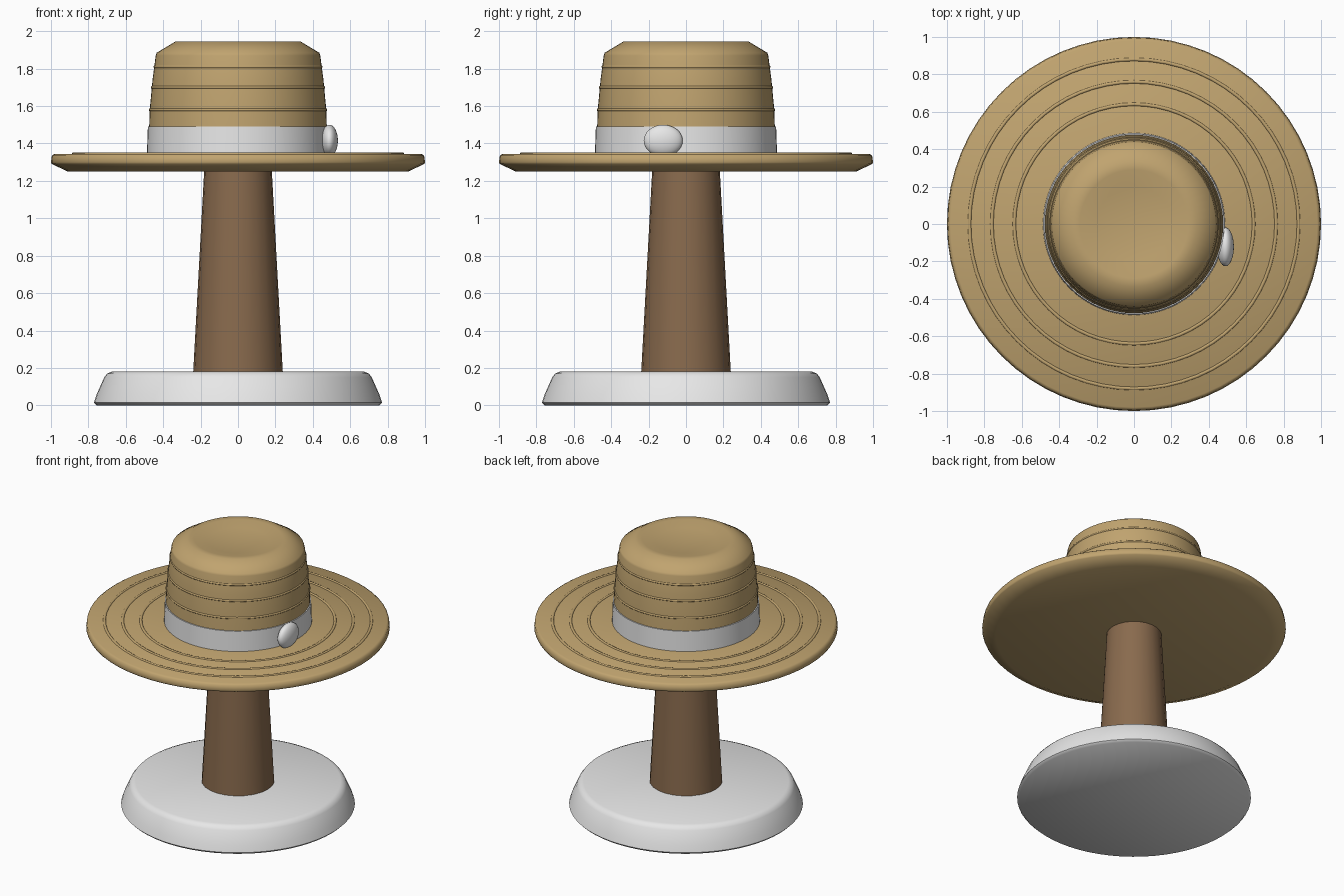
import bpy, math

cube = bpy.data.objects.get("Cube")
if cube:
    bpy.data.objects.remove(cube, do_unlink=True)


def material(name, rgb):
    m = bpy.data.materials.new(name)
    m.use_nodes = True
    m.diffuse_color = (*rgb, 1)
    m.node_tree.nodes["Principled BSDF"].inputs["Base Color"].default_value = (*rgb, 1)
    return m


straw = material("straw", (0.53, 0.37, 0.16))
white = material("white", (0.8, 0.8, 0.8))
wood = material("brown wood", (0.25, 0.145, 0.075))


def finish(obj, name, mat, angle=60):
    obj.name = name
    obj.data.materials.append(mat)
    bpy.ops.object.select_all(action="DESELECT")
    obj.select_set(True)
    bpy.context.view_layer.objects.active = obj
    bpy.ops.object.shade_smooth_by_angle(angle=math.radians(angle))


def lathe(name, profile, mat, sides=64, angle=60):
    """Spin (radius, z) points, bottom to top, about z; radius 0 makes a pole."""
    verts, faces, rings = [], [], []
    for r, z in profile:
        n = sides if r > 0 else 1
        rings.append([len(verts) + i for i in range(n)])
        for i in range(n):
            a = math.tau * i / sides
            verts.append((r * math.cos(a), r * math.sin(a), z))
    for low, high in zip(rings, rings[1:]):
        for i in range(sides):
            j = (i + 1) % sides
            corners = [low[i % len(low)], low[j % len(low)],
                       high[j % len(high)], high[i % len(high)]]
            faces.append(list(dict.fromkeys(corners)))
    mesh = bpy.data.meshes.new(name)
    mesh.from_pydata(verts, [], faces)
    obj = bpy.data.objects.new(name, mesh)
    bpy.context.collection.objects.link(obj)
    finish(obj, name, mat, angle)


def ring(name, radius, z, thickness):
    bpy.ops.mesh.primitive_torus_add(location=(0, 0, z), major_radius=radius,
                                     minor_radius=thickness,
                                     major_segments=64, minor_segments=8)
    finish(bpy.context.object, name, straw)


# Stand
lathe("stand_base", [(0, 0), (0.755, 0), (0.77, 0.015), (0.755, 0.06), (0.715, 0.15),
                     (0.7, 0.17), (0.675, 0.18), (0, 0.18)], white)
lathe("stand_post", [(0, 0.17), (0.24, 0.17), (0.18, 1.27), (0, 1.27)], wood, sides=24)

# Hat
lathe("hat_brim", [(0, 1.25), (0.91, 1.25), (0.995, 1.29), (1, 1.3), (0.995, 1.335),
                   (0.98, 1.345), (0, 1.345)], straw)
lathe("hat_crown", [(0, 1.33), (0.48, 1.33), (0.472, 1.58), (0.457, 1.74), (0.44, 1.87),
                    (0.435, 1.885), (0.335, 1.945), (0.29, 1.945), (0.2, 1.925),
                    (0, 1.915)], straw)
lathe("hat_band", [(0.47, 1.34), (0.487, 1.34), (0.482, 1.49), (0.46, 1.49)], white)

# Woven seams on brim and crown
for i, radius in enumerate((0.64, 0.76, 0.88)):
    ring(f"brim_seam_{i + 1}", radius, 1.342, 0.01)
for i, (radius, z) in enumerate(((0.469, 1.58), (0.458, 1.7), (0.444, 1.81))):
    ring(f"crown_seam_{i + 1}", radius, z, 0.008)

# Button on the band
bpy.ops.mesh.primitive_uv_sphere_add(segments=32, ring_count=16, radius=1,
                                     location=(0.489, -0.122, 1.415))
button = bpy.context.object
button.scale = (0.045, 0.104, 0.085)
finish(button, "band_button", white)
